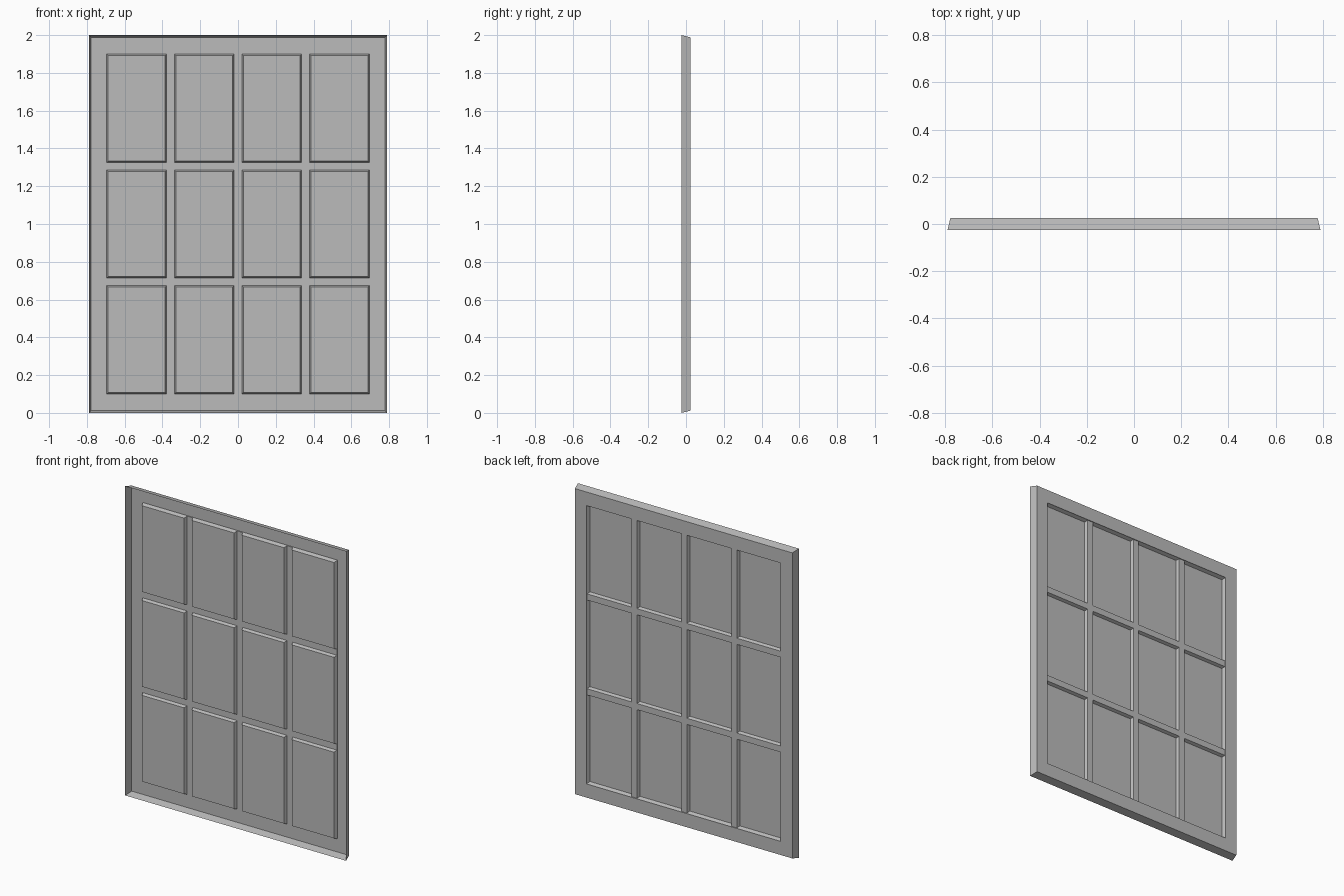
import bpy
import bmesh

cube = bpy.data.objects.get("Cube")
if cube:
    bpy.data.objects.remove(cube, do_unlink=True)

# One plain grey for the whole window
grey = bpy.data.materials.new("plain_grey")
colour = (0.5, 0.5, 0.5, 1)
grey.diffuse_color = colour
grey.use_nodes = True
grey.node_tree.nodes["Principled BSDF"].inputs["Base Color"].default_value = colour


def corners(bm, rect, y):
    x0, z0, x1, z1 = rect
    return [bm.verts.new((x, y, z)) for x, z in ((x0, z0), (x1, z0), (x1, z1), (x0, z1))]


def inset(rect, d):
    return rect[0] + d, rect[1] + d, rect[2] - d, rect[3] - d


def band(bm, outer, inner):
    """Four quads joining two rectangular outlines, facing the back."""
    for i in range(4):
        j = (i + 1) % 4
        bm.faces.new((outer[j], outer[i], inner[i], inner[j]))


def plate(bm, outline):
    bm.faces.new(outline[::-1])


def finish(name, bm):
    bmesh.ops.remove_doubles(bm, verts=bm.verts, dist=0.0001)
    mesh = bpy.data.meshes.new(name)
    bm.to_mesh(mesh)
    bm.free()
    mesh.materials.append(grey)
    bpy.context.collection.objects.link(bpy.data.objects.new(name, mesh))


BACK, FRONT = 0.025, -0.025
BAR_Y = 0.019       # bars sit slightly in from the frame
PANE_Y = 0.0        # panes pushed towards the front
OUTLINE = (-0.79, 0, 0.79, 2)
OPENING = (-0.695, 0.1, 0.695, 1.9)
BAR = 0.04

# Pane positions between evenly spaced bars
pane_w = (OPENING[2] - OPENING[0] - 3 * BAR) / 4
pane_h = (OPENING[3] - OPENING[1] - 2 * BAR) / 3
columns = [OPENING[0] + i * (pane_w + BAR) for i in range(4)]
rows = [OPENING[1] + i * (pane_h + BAR) for i in range(3)]

# Outer frame: tapered rim open to the front, flat border, small inner step
bm = bmesh.new()
rim = corners(bm, OUTLINE, FRONT)
border = corners(bm, inset(OUTLINE, 0.012), BACK)
hole = corners(bm, OPENING, BACK)
step = corners(bm, OPENING, BAR_Y)
band(bm, rim, border)
band(bm, border, hole)
band(bm, hole, step)
finish("outer_frame", bm)

# Glazing bars: full-height uprights, with crossbars between them
bm = bmesh.new()
for x in columns[1:]:
    plate(bm, corners(bm, (x - BAR, OPENING[1], x, OPENING[3]), BAR_Y))
for x in columns:
    for z in rows[1:]:
        plate(bm, corners(bm, (x, z - BAR, x + pane_w, z), BAR_Y))
finish("glazing_bars", bm)

# Panes: shallow trays with sloping sides
bm = bmesh.new()
for x in columns:
    for z in rows:
        rect = (x, z, x + pane_w, z + pane_h)
        edge = corners(bm, rect, BAR_Y)
        face = corners(bm, inset(rect, 0.008), PANE_Y)
        band(bm, edge, face)
        plate(bm, face)
finish("panes", bm)
